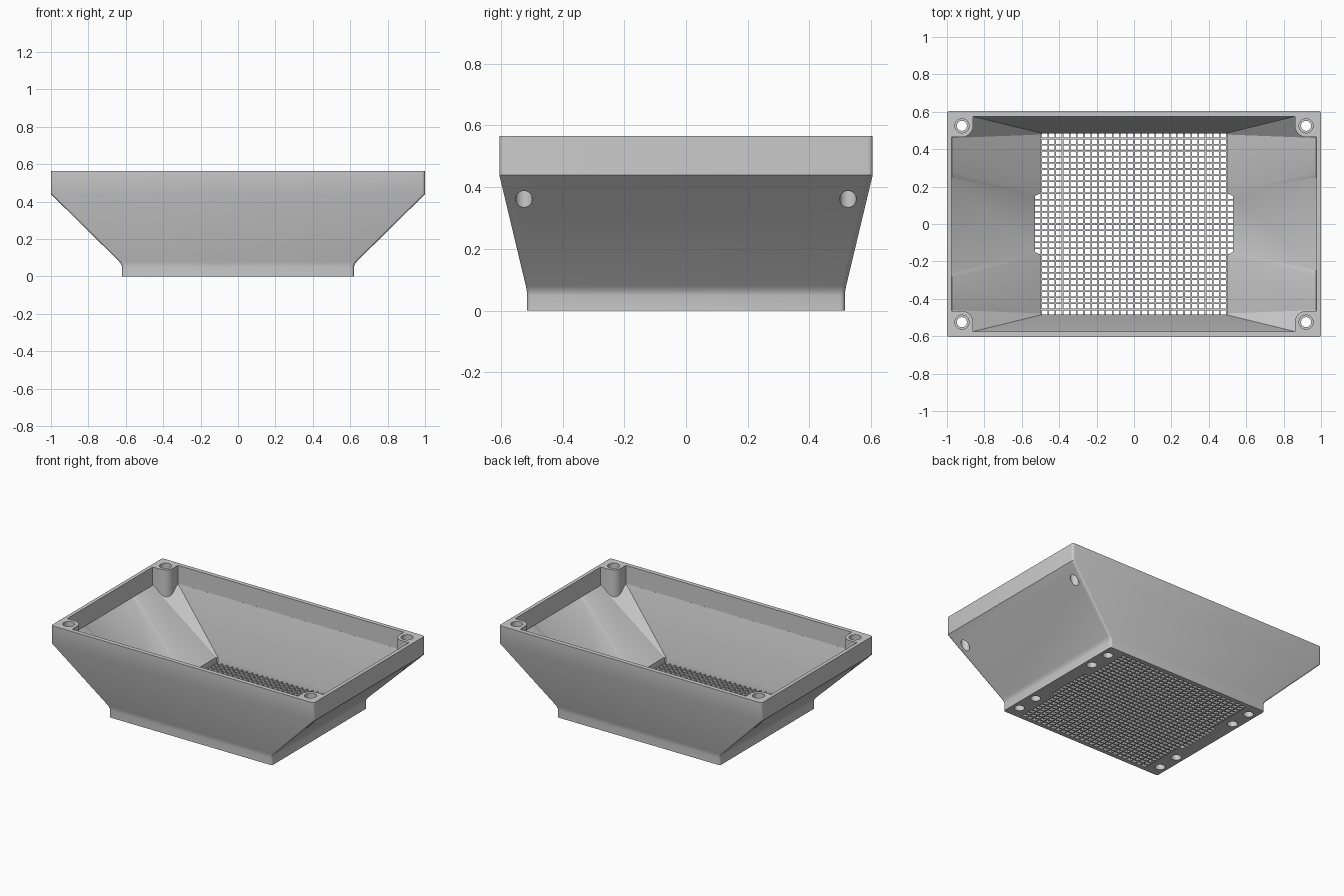
import bpy, bmesh
from math import cos, sin, pi, radians

cube = bpy.data.objects.get("Cube")
if cube:
    bpy.data.objects.remove(cube, do_unlink=True)

grey = bpy.data.materials.new("plain grey")
grey.use_nodes = True
COLOUR = (0.6, 0.6, 0.6, 1)
grey.diffuse_color = COLOUR
grey.node_tree.nodes["Principled BSDF"].inputs["Base Color"].default_value = COLOUR


def make_object(name, bm):
    bmesh.ops.recalc_face_normals(bm, faces=bm.faces)
    mesh = bpy.data.meshes.new(name)
    bm.to_mesh(mesh)
    bm.free()
    mesh.materials.append(grey)
    obj = bpy.data.objects.new(name, mesh)
    bpy.context.collection.objects.link(obj)
    return obj


def loft(name, levels):
    """Closed solid through (z, ring) levels with equal point counts."""
    bm = bmesh.new()
    rings = [[bm.verts.new((x, y, z)) for x, y in ring] for z, ring in levels]
    n = len(rings[0])
    for a, b in zip(rings, rings[1:]):
        for i in range(n):
            j = (i + 1) % n
            bm.faces.new((a[i], a[j], b[j], b[i]))
    bm.faces.new(rings[0][::-1])
    bm.faces.new(rings[-1])
    return make_object(name, bm)


def prism(name, ring, z0, z1):
    return loft(name, [(z0, ring), (z1, ring)])


def four_way(quarter):
    """Mirror a quarter outline into a full ring."""
    ring = list(quarter)
    ring += [(-x, y) for x, y in reversed(quarter)]
    ring += [(-x, -y) for x, y in quarter]
    ring += [(x, -y) for x, y in reversed(quarter)]
    return ring


def arc(cx, cy, r, start, end, n):
    return [(cx + r * cos(radians(start + (end - start) * i / n)),
             cy + r * sin(radians(start + (end - start) * i / n))) for i in range(n + 1)]


def circle(cx, cy, r, n):
    return arc(cx, cy, r, 0, 360, n)[:-1]


def rounded(hx, hy, r=0.015):
    return four_way(arc(hx - r, hy - r, r, 0, 90, 4))


def cut(target, cutter):
    mod = target.modifiers.new("cut", "BOOLEAN")
    mod.operation = "DIFFERENCE"
    mod.solver = "EXACT"
    mod.object = cutter
    bpy.context.view_layer.update()
    bpy.context.view_layer.objects.active = target
    with bpy.context.temp_override(object=target, active_object=target):
        bpy.ops.object.modifier_apply(modifier=mod.name)
    bpy.data.objects.remove(cutter, do_unlink=True)


corners = [(sx, sy) for sx in (1, -1) for sy in (1, -1)]

# Outer funnel: straight collar, soft bend, flared walls, upright rim
body = loft("funnel_body", [
    (0, rounded(0.62, 0.515)),
    (0.05, rounded(0.62, 0.515)),
    (0.064, rounded(0.624, 0.516)),
    (0.08, rounded(0.635, 0.519)),
    (0.44, rounded(1.0, 0.605)),
    (0.565, rounded(1.0, 0.605)),
])

# Inner cavity: stepped throat opening into a wide rectangle
throat = four_way([(0.53, 0.15), (0.5, 0.165), (0.5, 0.478), (0.493, 0.485)])
mouth = four_way([(0.975, 0.25), (0.975, 0.28), (0.975, 0.46), (0.86, 0.575)])
rim = four_way([(0.975, 0.25), (0.975, 0.28), (0.975, 0.57), (0.97, 0.575)])
cavity = loft("cavity", [(-0.1, throat), (0.065, throat), (0.44, mouth)])
rim_cavity = prism("rim_cavity", rim, 0.4395, 0.7)

# Corner screw posts are left standing in the cavity
for sx, sy in corners:
    post = arc(0.92, 0.525, 0.06, 180, 270, 8) + [(1.05, 0.465), (1.05, 0.65), (0.86, 0.65)]
    post = [(sx * x, sy * y) for x, y in post]
    for space in (cavity, rim_cavity):
        cut(space, prism("post", post, 0.15, 0.8))
cut(body, cavity)
cut(body, rim_cavity)

# Screw holes with counterbores, and pockets under the collar
for sx, sy in corners:
    cut(body, prism("hole", circle(sx * 0.92, sy * 0.525, 0.027, 24), 0.2, 0.8))
    cut(body, prism("counterbore", circle(sx * 0.92, sy * 0.525, 0.038, 24), 0.53, 0.8))
    for y in (0.27, 0.425):
        cut(body, prism("pocket", circle(sx * 0.567, sy * y, 0.032, 12), -0.1, 0.05))

# Floor grille of small rectangular openings
COLUMNS, ROWS = 28, 30
WIDTH, DEPTH = 1.07, 0.98
bm = bmesh.new()
bmesh.ops.create_grid(bm, x_segments=COLUMNS, y_segments=ROWS, size=0.5)
for v in bm.verts:
    v.co = (v.co.x * WIDTH, v.co.y * DEPTH, 0.002)
cells = list(bm.faces)
bmesh.ops.inset_individual(bm, faces=cells, thickness=0.006)
bmesh.ops.delete(bm, geom=cells, context="FACES")
base_faces = list(bm.faces)
extruded = bmesh.ops.extrude_face_region(bm, geom=base_faces, use_keep_orig=True)
for v in extruded["geom"]:
    if isinstance(v, bmesh.types.BMVert):
        v.co.z = 0.03
grille = make_object("floor_grille", bm)

# Smooth the rounded edges, keep the rest crisp
bpy.ops.object.select_all(action="DESELECT")
body.select_set(True)
bpy.context.view_layer.objects.active = body
bpy.ops.object.shade_smooth_by_angle(angle=radians(30))
